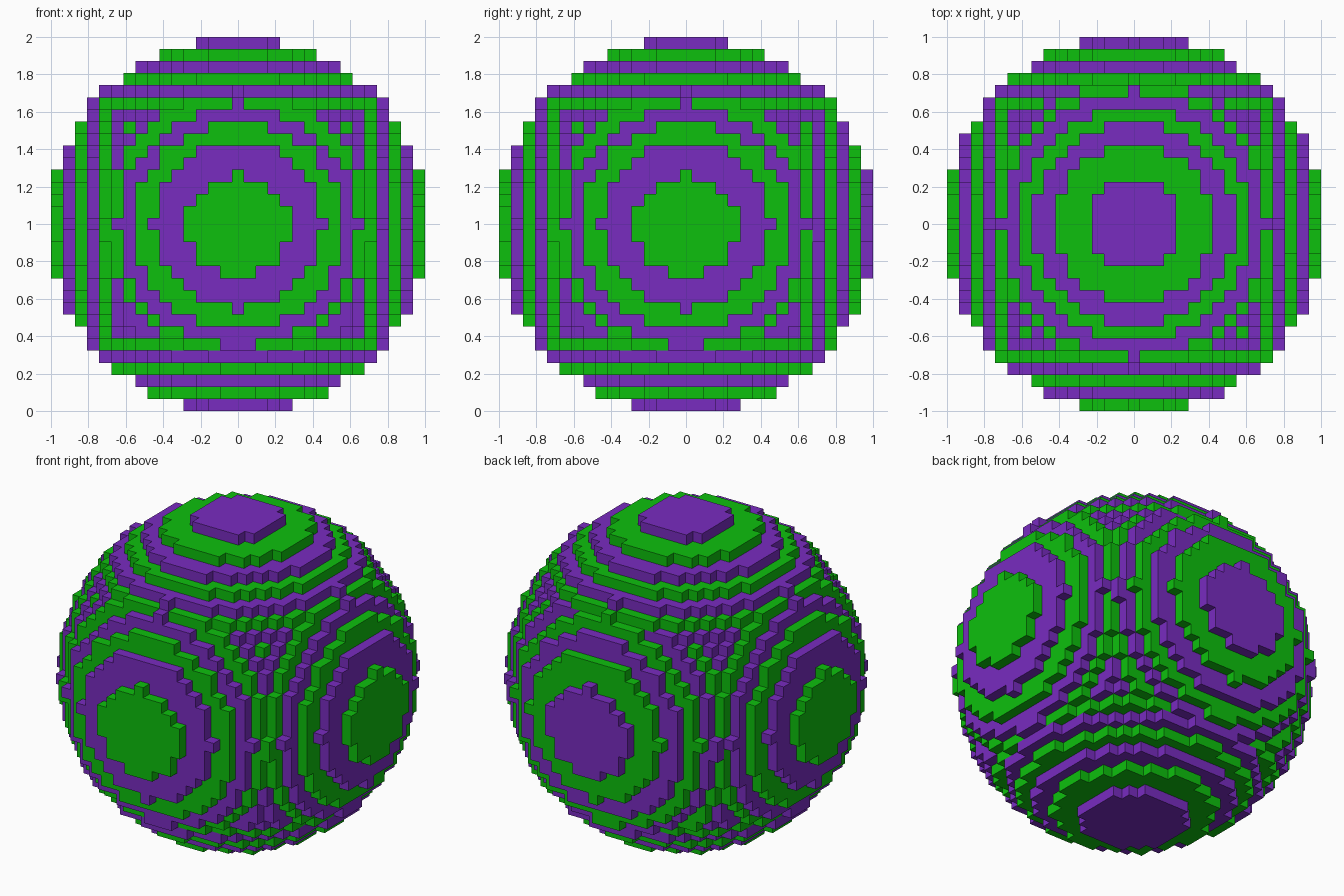
import bpy, bmesh
from mathutils import Vector

cube = bpy.data.objects.get("Cube")
if cube:
    bpy.data.objects.remove(cube, do_unlink=True)

N = 15                     # blocks either side of the centre block
S = 2.0 / (2 * N + 1)      # block size
R2 = 243.0                 # squared ball radius in blocks
SINK = 0.15                # ball centre sits slightly low in the block grid


def make_material(name, rgb):
    m = bpy.data.materials.new(name)
    m.use_nodes = True
    m.diffuse_color = (*rgb, 1)
    bsdf = next(n for n in m.node_tree.nodes if n.type == 'BSDF_PRINCIPLED')
    bsdf.inputs["Base Color"].default_value = (*rgb, 1)
    return m


def filled(x, y, z):
    # The three axis planes carry a few extra blocks
    limit = R2
    if z == 0:
        limit = 245.1
    elif (x == 0 or y == 0) and z > 0 and 10 <= z <= 11:
        limit = 247.1
    return x * x + y * y + (z + SINK) ** 2 <= limit


def colour(x, y, z):
    # Layers alternate along whichever axis the block faces most: 0 green, 1 purple
    ax, ay, az = abs(x), abs(y), abs(z)
    lift = 1 if (z > 0 and y > 0 and ay > ax) else 0
    if az + lift >= max(ax, ay):
        return az % 2
    if ay >= ax:
        return ay % 2 if y > 0 else 1 - ay % 2
    return 1 - ax % 2


# Outward directions with two tangents for each block side
SIDES = []
for axis in range(3):
    for sign in (1, -1):
        n = Vector((0, 0, 0))
        n[axis] = sign
        u = Vector((0, 0, 0))
        u[(axis + 1) % 3] = 1
        SIDES.append((n, u, n.cross(u)))

# Ball skin: one quad for every exposed block side
bm = bmesh.new()
corners = {}


def vertex(p):
    key = tuple(round(c * 2) for c in p)
    if key not in corners:
        corners[key] = bm.verts.new((p.x * S, p.y * S, p.z * S + 1))
    return corners[key]


span = range(-N, N + 1)
for x in span:
    for y in span:
        for z in span:
            if not filled(x, y, z):
                continue
            c = Vector((x, y, z))
            for n, u, v in SIDES:
                q = c + n
                if filled(int(q.x), int(q.y), int(q.z)):
                    continue
                quad = [vertex(c + (n + a * u + b * v) * 0.5)
                        for a, b in ((-1, -1), (1, -1), (1, 1), (-1, 1))]
                bm.faces.new(quad).material_index = colour(x, y, z)

mesh = bpy.data.meshes.new("block_ball")
bm.to_mesh(mesh)
bm.free()
mesh.materials.append(make_material("bright_green", (0.004, 0.53, 0.004)))
mesh.materials.append(make_material("purple", (0.19, 0.025, 0.53)))
ball = bpy.data.objects.new("block_ball", mesh)
bpy.context.collection.objects.link(ball)
